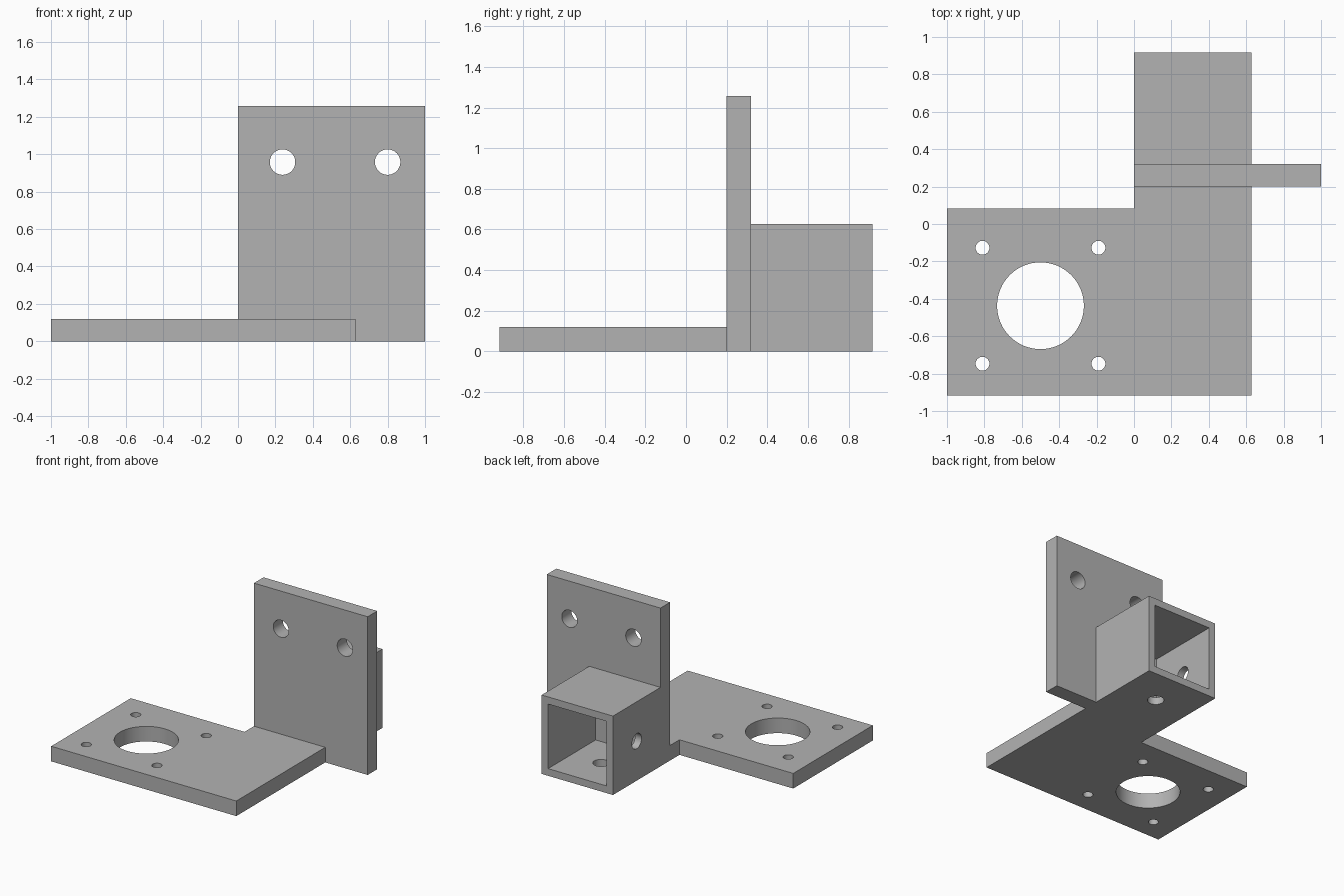
import bpy, bmesh
from math import radians
from mathutils import Matrix, Vector

if "Cube" in bpy.data.objects:
    bpy.data.objects.remove(bpy.data.objects["Cube"], do_unlink=True)

# One plain grey for the whole bracket
grey = bpy.data.materials.new("plain grey")
grey.use_nodes = True
colour = (0.45, 0.45, 0.45, 1)
grey.diffuse_color = colour
grey.node_tree.nodes["Principled BSDF"].inputs["Base Color"].default_value = colour

T = 0.12                                # plate thickness
BACK, FRONT = 0.917, -0.917
TAB_FRONT, TAB_BACK = 0.2, 0.2 + T
TUBE = 0.627                            # outer size of the square tube
WALL = 0.057


def add_object(name, bm):
    bmesh.ops.recalc_face_normals(bm, faces=bm.faces)
    mesh = bpy.data.meshes.new(name)
    bm.to_mesh(mesh)
    bm.free()
    mesh.materials.append(grey)
    obj = bpy.data.objects.new(name, mesh)
    bpy.context.collection.objects.link(obj)
    return obj


def box(name, low, high):
    low, high = Vector(low), Vector(high)
    bm = bmesh.new()
    bmesh.ops.create_cube(bm, size=1, matrix=Matrix.Translation((low + high) / 2)
                          @ Matrix.Diagonal((*(high - low), 1)))
    return add_object(name, bm)


def prism(name, outline, height):
    bm = bmesh.new()
    face = bm.faces.new([bm.verts.new((x, y, 0)) for x, y in outline])
    top = bmesh.ops.extrude_face_region(bm, geom=[face])["geom"]
    bmesh.ops.translate(bm, vec=(0, 0, height),
                        verts=[v for v in top if isinstance(v, bmesh.types.BMVert)])
    return add_object(name, bm)


def drill(centre, radius, axis, depth=0.3):
    turn = {"X": Matrix.Rotation(radians(90), 4, "Y"),
            "Y": Matrix.Rotation(radians(90), 4, "X"),
            "Z": Matrix()}[axis]
    bm = bmesh.new()
    bmesh.ops.create_cone(bm, cap_ends=True, segments=64, radius1=radius, radius2=radius,
                          depth=depth, matrix=Matrix.Translation(centre) @ turn)
    return add_object("drill", bm)


def cut(obj, cutters):
    bpy.ops.object.select_all(action="DESELECT")
    bpy.context.view_layer.objects.active = obj
    obj.select_set(True)
    for cutter in cutters:
        mod = obj.modifiers.new("cut", "BOOLEAN")
        mod.operation, mod.solver, mod.object = "DIFFERENCE", "EXACT", cutter
        bpy.ops.object.modifier_apply(modifier=mod.name)
        bpy.data.objects.remove(cutter, do_unlink=True)
    bpy.ops.object.shade_smooth_by_angle(angle=radians(30))


# Stepped base plate with a motor opening and four screw holes around it
base = prism("base_plate", [(-1, FRONT), (TUBE, FRONT), (TUBE, TAB_FRONT),
                            (0, TAB_FRONT), (0, 0.082), (-1, 0.082)], T)
cx, cy, spread = -0.5, -0.437, 0.31
cut(base, [drill((cx, cy, T / 2), 0.232, "Z")]
    + [drill((cx + sx * spread, cy + sy * spread, T / 2), 0.037, "Z")
       for sx in (-1, 1) for sy in (-1, 1)])

# Upright mounting plate with two bolt holes
upright = box("upright_plate", (0, TAB_FRONT, 0), (1, TAB_BACK, 1.257))
cut(upright, [drill((x, TAB_FRONT + T / 2, 0.958), 0.068, "Y") for x in (0.238, 0.8)])

# Square tube, open at the back, with bolt holes in its inner side and floor
tube = box("square_tube", (0, TAB_BACK, 0), (TUBE, BACK, TUBE))
bore = box("bore", (WALL, TAB_BACK - T, WALL), (TUBE - WALL, BACK + T, TUBE - WALL))
mid_y = (TAB_BACK + BACK) / 2
cut(tube, [bore, drill((0, mid_y, TUBE / 2), 0.06, "X"),
           drill((TUBE / 2, mid_y, 0), 0.06, "Z")])
